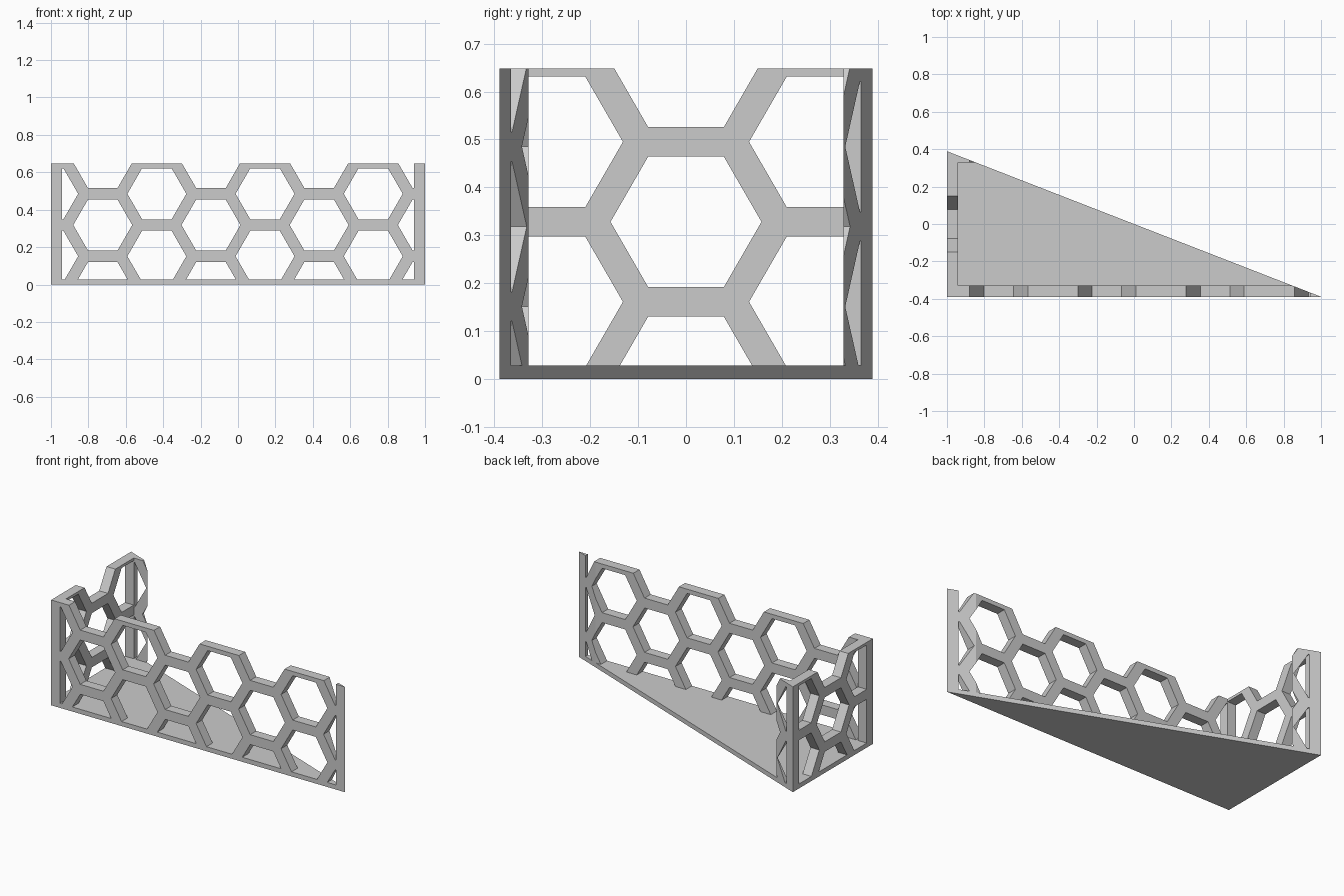
import bpy, bmesh, math
from mathutils import Vector, Matrix

if "Cube" in bpy.data.objects:
    bpy.data.objects.remove(bpy.data.objects["Cube"], do_unlink=True)

HX, HY, H = 1.0, 0.389, 0.648      # half length, half depth, height
WALL, FLOOR = 0.06, 0.028
PITCH, HOLE = 0.334, 0.273         # cell spacing and hole width across flats
STEP = PITCH * math.sqrt(3) / 2    # column spacing

grey = bpy.data.materials.new("light grey")
grey.use_nodes = True
colour = (0.6, 0.6, 0.6, 1)
grey.diffuse_color = colour
grey.node_tree.nodes["Principled BSDF"].inputs["Base Color"].default_value = colour


def make_object(name, bm):
    bmesh.ops.recalc_face_normals(bm, faces=bm.faces)
    mesh = bpy.data.meshes.new(name)
    bm.to_mesh(mesh)
    bm.free()
    mesh.materials.append(grey)
    obj = bpy.data.objects.new(name, mesh)
    bpy.context.collection.objects.link(obj)
    return obj


def extrude(bm, face, vec):
    new = bmesh.ops.extrude_face_region(bm, geom=[face])["geom"]
    bmesh.ops.translate(bm, vec=vec, verts=[g for g in new if isinstance(g, bmesh.types.BMVert)])


def cut(target, cutter):
    cutter.hide_render = True
    mod = target.modifiers.new("cut", "BOOLEAN")
    mod.operation, mod.solver, mod.object = "DIFFERENCE", "EXACT", cutter
    bpy.context.view_layer.objects.active = target
    bpy.ops.object.modifier_apply(modifier=mod.name)
    bpy.data.objects.remove(cutter, do_unlink=True)


def honeycomb(name, columns, half_width, mid_z, turn):
    """Hexagonal prisms through a pair of walls, clipped to the wall's solid border."""
    bm = bmesh.new()
    radius = HOLE / math.sqrt(3)
    clips = [(Vector((half_width, 0, 0)), Vector((1, 0, 0))),
             (Vector((-half_width, 0, 0)), Vector((-1, 0, 0))),
             (Vector((0, 0, FLOOR)), Vector((0, 0, -1)))]
    for u, shifted in columns:
        for row in range(-1, 2):
            z = mid_z + (row + (0.5 if shifted else 0)) * PITCH
            part = bmesh.new()
            part.faces.new([part.verts.new((u + radius * math.cos(k * math.pi / 3), -1.5,
                                            z + radius * math.sin(k * math.pi / 3)))
                            for k in range(6)])
            for co, no in clips:
                bmesh.ops.bisect_plane(part, geom=part.verts[:] + part.edges[:] + part.faces[:],
                                       plane_co=co, plane_no=no, clear_outer=True)
            if part.faces:
                part.faces.ensure_lookup_table()
                extrude(part, part.faces[0], (0, 3, 0))
                temp = bpy.data.meshes.new("temp")
                part.to_mesh(temp)
                bm.from_mesh(temp)
                bpy.data.meshes.remove(temp)
            part.free()
    bmesh.ops.rotate(bm, verts=bm.verts, matrix=Matrix.Rotation(turn, 3, "Z"))
    return make_object(name, bm)


# Solid triangular body
bm = bmesh.new()
corners = [(-HX, -HY, 0), (HX, -HY, 0), (-HX, HY, 0)]
extrude(bm, bm.faces.new([bm.verts.new(c) for c in corners]), (0, 0, H))
tray = make_object("triangular_honeycomb_tray", bm)

# Hollow interior above the floor
bm = bmesh.new()
bmesh.ops.create_cube(bm, size=1)
bmesh.ops.scale(bm, vec=(2 * (HX - WALL), 2 * (HY - WALL), 1), verts=bm.verts)
bmesh.ops.translate(bm, vec=(0, 0, FLOOR + 0.5), verts=bm.verts)
cut(tray, make_object("interior_cutter", bm))

# Long wall openings, alternating columns
long_columns = [((i - 3.5) * STEP, i % 2 == 0) for i in range(8)]
cut(tray, honeycomb("long_wall_cutter", long_columns, HX - WALL, 0.318, 0))

# Short wall openings
short_columns = [(i * STEP, i != 0) for i in (-1, 0, 1)]
cut(tray, honeycomb("short_wall_cutter", short_columns, HY - WALL, 0.328, math.pi / 2))
